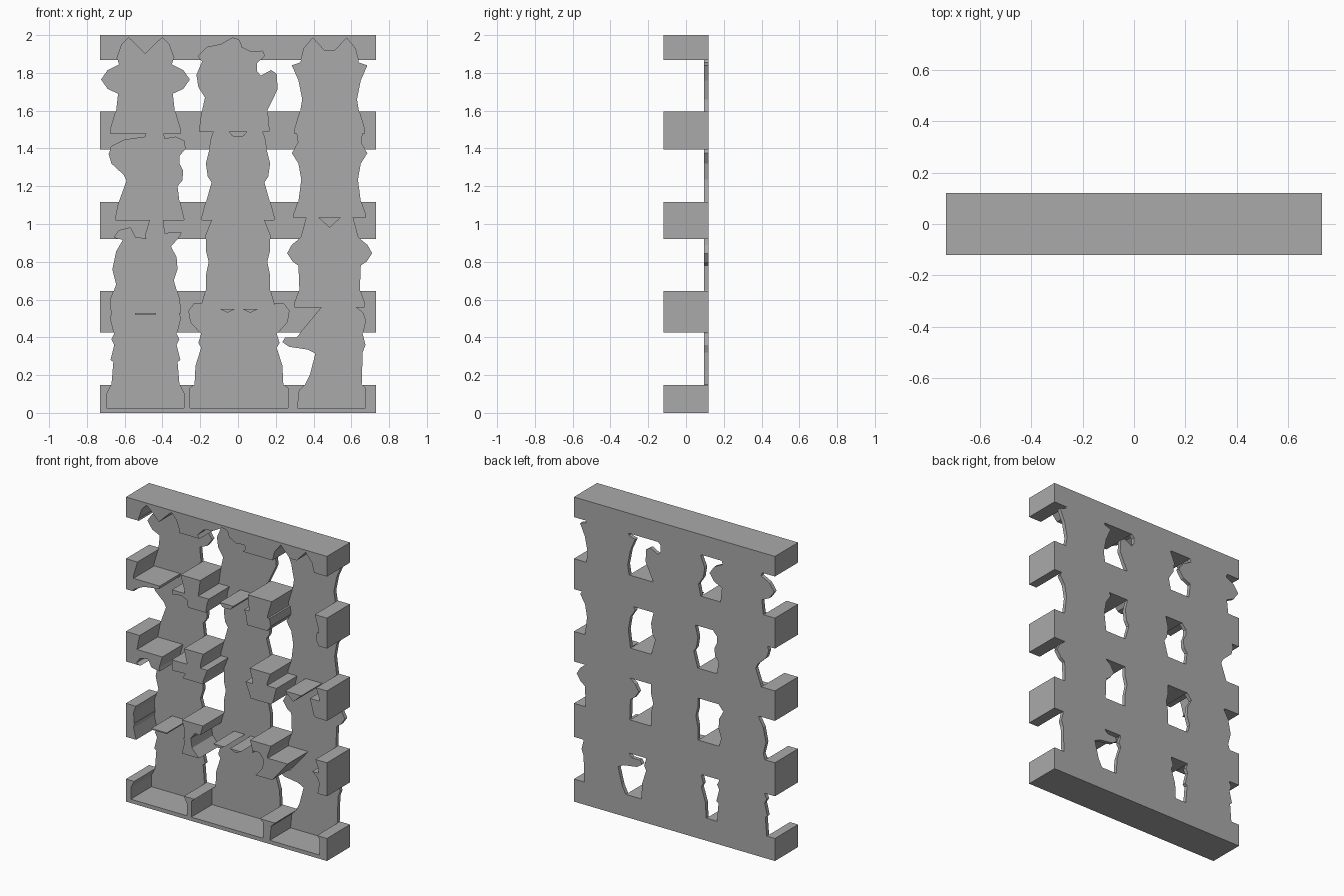
import bpy
import bmesh

if "Cube" in bpy.data.objects:
    bpy.data.objects.remove(bpy.data.objects["Cube"], do_unlink=True)

FRONT, POCKET, BACK = -.12, .095, .12
HALF_WIDTH = .73

grey = bpy.data.materials.new("plain grey")
grey.use_nodes = True
grey.diffuse_color = (.4, .4, .4, 1)
grey.node_tree.nodes["Principled BSDF"].inputs["Base Color"].default_value = grey.diffuse_color


def prism(name, outlines, y_front, y_back):
    """Object made of closed x-z outlines extruded along y."""
    bm = bmesh.new()
    for outline in outlines:
        face = bm.faces.new([bm.verts.new((x, y_front, z)) for x, z in outline])
        moved = bmesh.ops.extrude_face_region(bm, geom=[face])["geom"]
        verts = [v for v in moved if isinstance(v, bmesh.types.BMVert)]
        bmesh.ops.translate(bm, verts=verts, vec=(0, y_back - y_front, 0))
    bmesh.ops.recalc_face_normals(bm, faces=bm.faces)
    mesh = bpy.data.meshes.new(name)
    bm.to_mesh(mesh)
    bm.free()
    mesh.materials.append(grey)
    obj = bpy.data.objects.new(name, mesh)
    bpy.context.collection.objects.link(obj)
    return obj


def mirrored(centre, half):
    """Full outline from its right half, listed from crown to base."""
    right = [(centre + x, z) for x, z in half]
    left = [(centre - x, z) for x, z in reversed(half) if x > 0]
    return right + left


def boolean(target, helper, operation):
    """Queue one boolean with a hidden helper on the target."""
    helper.hide_render = True
    mod = target.modifiers.new(helper.name, "BOOLEAN")
    mod.operation = operation
    mod.solver = "EXACT"
    mod.object = helper


LEFT, MIDDLE, RIGHT = -.49, 0, .485
figures = {}

# Left column, top to bottom
figures["big_eared_figure"] = mirrored(LEFT, [
    (0, 1.9), (.07, 1.97), (.09, 1.985), (.125, 1.95), (.15, 1.88), (.14, 1.845),
    (.2, 1.815), (.235, 1.765), (.2, 1.715), (.145, 1.69), (.155, 1.6),
    (.185, 1.5), (.185, 1.48)])
figures["swept_hair_figure"] = [
    (-.65, 1.02), (-.63, 1.12), (-.59, 1.23), (-.605, 1.26), (-.67, 1.32),
    (-.685, 1.37), (-.67, 1.41), (-.6, 1.445), (-.49, 1.46), (-.48, 1.5),
    (-.4, 1.5), (-.39, 1.45), (-.33, 1.46), (-.285, 1.44), (-.28, 1.395),
    (-.31, 1.36), (-.31, 1.32), (-.29, 1.28), (-.295, 1.23), (-.32, 1.2),
    (-.31, 1.12), (-.285, 1.02)]
figures["curled_hair_figure"] = [
    (-.67, .53), (-.675, .6), (-.645, .68), (-.665, .76), (-.645, .855),
    (-.61, .915), (-.655, .93), (-.63, .965), (-.57, .98), (-.545, .93),
    (-.485, .92), (-.49, .94), (-.46, 1.04), (-.4, 1.04), (-.39, .95),
    (-.3, .955), (-.32, .92), (-.355, .88), (-.325, .825), (-.32, .76),
    (-.34, .7), (-.31, .6), (-.305, .53)]
figures["notched_figure"] = mirrored(LEFT, [
    (0, .522), (.055, .522), (.06, .56), (.17, .56), (.185, .5), (.165, .42),
    (.18, .39), (.165, .36), (.185, .28), (.17, .27), (.18, .15), (.205, .1),
    (.205, .025)])

# Middle column
figures["ponytail_figure"] = [
    (-.205, 1.49), (-.19, 1.6), (-.175, 1.67), (-.21, 1.725), (-.22, 1.79),
    (-.19, 1.86), (-.21, 1.89), (-.165, 1.935), (-.09, 1.95), (-.03, 1.985),
    (.005, 1.975), (.02, 1.935), (.07, 1.91), (.13, 1.915), (.14, 1.89),
    (.1, 1.85), (.1, 1.81), (.12, 1.785), (.175, 1.815), (.205, 1.795),
    (.21, 1.715), (.18, 1.65), (.155, 1.6), (.165, 1.49)]
figures["split_fringe_figure"] = mirrored(MIDDLE, [
    (0, 1.46), (.03, 1.465), (.05, 1.49), (.08, 1.52), (.12, 1.51), (.14, 1.46),
    (.15, 1.4), (.17, 1.32), (.16, 1.25), (.14, 1.22), (.165, 1.13), (.19, 1.04),
    (.19, 1.02)])
figures["round_head_figure"] = mirrored(MIDDLE, [
    (0, 1.05), (.13, 1.04), (.17, .94), (.17, .86), (.155, .8), (.17, .73),
    (.17, .65), (.19, .58), (.19, .55)])
figures["side_bun_figure"] = mirrored(MIDDLE + .005, [
    (0, .57), (.02, .55), (.06, .53), (.1, .55), (.12, .57), (.18, .55),
    (.19, .58), (.235, .58), (.265, .54), (.255, .48), (.2, .42), (.215, .37),
    (.2, .345), (.23, .25), (.235, .15), (.26, .13), (.26, .025)])

# Right column
figures["pointed_ear_figure"] = mirrored(RIGHT, [
    (0, 1.915), (.025, 1.915), (.09, 1.985), (.135, 1.93), (.155, 1.855), (.2, 1.84),
    (.165, 1.76), (.145, 1.66), (.155, 1.6), (.185, 1.5), (.185, 1.48)])
figures["flared_hair_figure"] = mirrored(RIGHT, [
    (0, 1.5), (.175, 1.5), (.165, 1.43), (.2, 1.375), (.165, 1.32), (.15, 1.235),
    (.165, 1.12), (.19, 1.05), (.19, 1.035)])
figures["wide_ear_figure"] = mirrored(RIGHT, [
    (0, .98), (.06, 1.035), (.09, 1.06), (.12, 1.04), (.15, .93), (.2, .89),
    (.225, .845), (.195, .8), (.165, .78), (.16, .65), (.185, .58), (.185, .56)])
figures["side_tail_figure"] = [
    (.315, .025), (.325, .12), (.355, .15), (.38, .2), (.41, .315), (.37, .335),
    (.27, .35), (.235, .375), (.25, .4), (.31, .4), (.395, .5), (.46, .58),
    (.6, .58), (.66, .53), (.675, .49), (.66, .42), (.675, .36), (.66, .32),
    (.655, .15), (.675, .13), (.675, .025)]

# Five cross bars
levels = [(0, .148), (.425, .645), (.92, 1.117), (1.395, 1.595), (1.868, 2)]
bars = [[(-HALF_WIDTH, low), (HALF_WIDTH, low), (HALF_WIDTH, high), (-HALF_WIDTH, high)]
        for low, high in levels]
rack = prism("figure_rack", bars, FRONT, BACK)

# Each figure gets a thin back panel and an open-fronted pocket
helpers = []
for name, outline in figures.items():
    panel = prism(name + "_panel", [outline], POCKET, BACK)
    boolean(rack, panel, "UNION")
    helpers.append(panel)
for name, outline in figures.items():
    cutter = prism(name + "_pocket", [outline], FRONT * 2, POCKET)
    boolean(rack, cutter, "DIFFERENCE")
    helpers.append(cutter)

# Bake the booleans and drop the helpers
depsgraph = bpy.context.evaluated_depsgraph_get()
baked = bpy.data.meshes.new_from_object(rack.evaluated_get(depsgraph))
rack.modifiers.clear()
rack.data = baked
for helper in helpers:
    bpy.data.objects.remove(helper, do_unlink=True)
